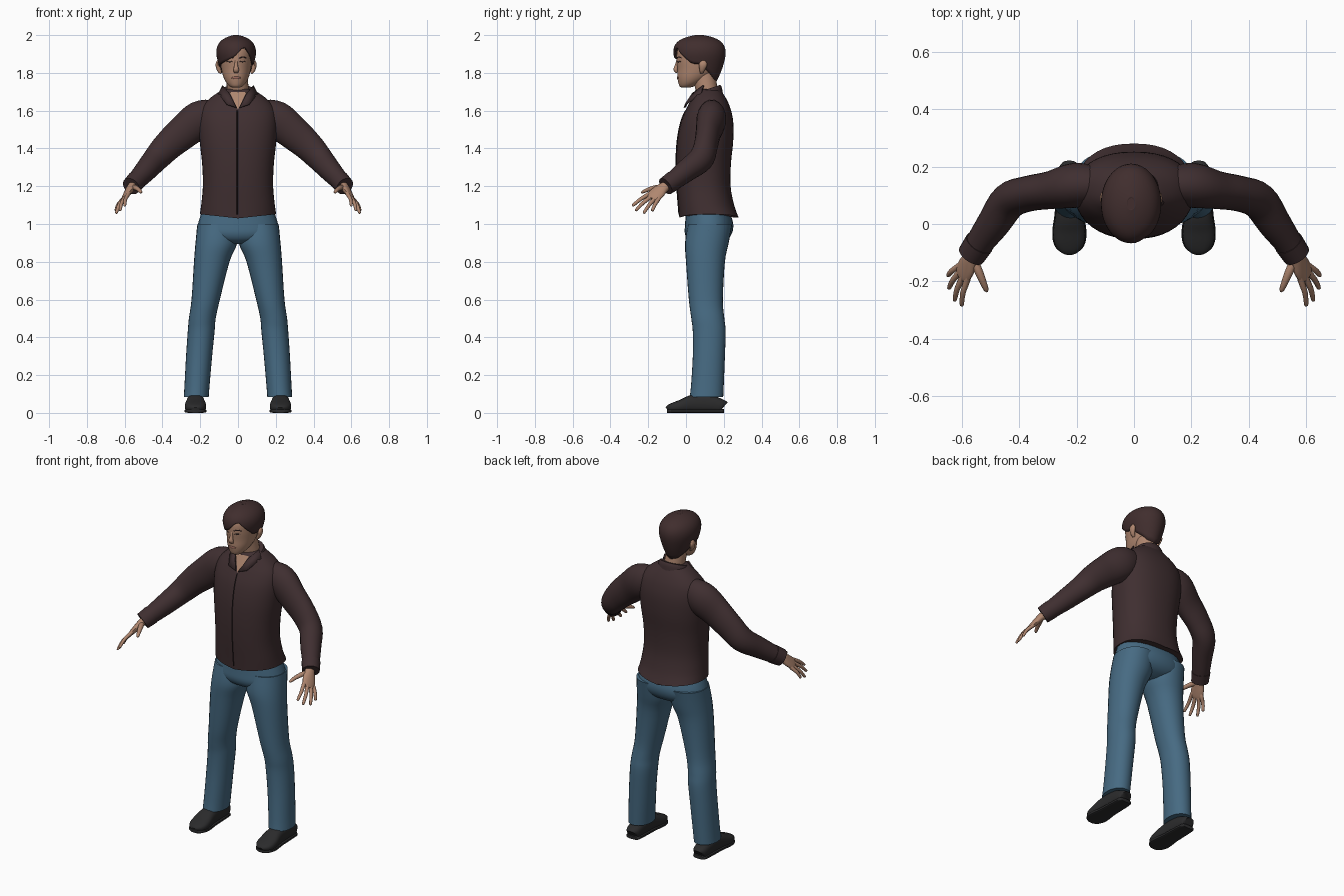
import bpy, bmesh, math
from mathutils import Vector

if "Cube" in bpy.data.objects:
    bpy.data.objects.remove(bpy.data.objects["Cube"])


def material(name, rgb):
    m = bpy.data.materials.new(name)
    m.diffuse_color = (*rgb, 1)
    m.use_nodes = True
    m.node_tree.nodes["Principled BSDF"].inputs["Base Color"].default_value = m.diffuse_color
    return m


SHIRT = material("dark brown cloth", (0.050, 0.028, 0.030))
SEAM = material("seam brown", (0.018, 0.011, 0.012))
HAIR = material("dark brown hair", (0.052, 0.027, 0.027))
JEANS = material("blue denim", (0.062, 0.145, 0.225))
SKIN = material("skin", (0.43, 0.24, 0.16))
LIPS = material("lips", (0.30, 0.13, 0.10))
EYES = material("eyes", (0.10, 0.06, 0.05))
SHOES = material("black leather", (0.024, 0.024, 0.025))


def make(name, mat, verts, faces):
    me = bpy.data.meshes.new(name)
    me.from_pydata([tuple(v) for v in verts], [], faces)
    bm = bmesh.new()
    bm.from_mesh(me)
    bmesh.ops.recalc_face_normals(bm, faces=bm.faces)
    bm.to_mesh(me)
    bm.free()
    me.materials.append(mat)
    ob = bpy.data.objects.new(name, me)
    bpy.context.collection.objects.link(ob)
    return ob


def spline(rows, k=4):
    """Catmull-Rom interpolation of rows of numbers."""
    out, last = [], len(rows) - 1
    for i in range(last):
        a, b, c, d = (rows[min(max(i + o, 0), last)] for o in (-1, 0, 1, 2))
        for j in range(k):
            t = j / k
            out.append([0.5 * (2*q + (r-p)*t + (2*p-5*q+4*r-s)*t*t + (3*q-p-3*r+s)*t**3)
                        for p, q, r, s in zip(a, b, c, d)])
    out.append(list(rows[-1]))
    return out


def lerp_table(table, x):
    for a, b in zip(table, table[1:]):
        if x <= b[0]:
            t = (x - a[0]) / (b[0] - a[0])
            return [p + (q - p) * t for p, q in zip(a, b)]
    return list(table[-1])


def skin_rings(name, mat, rings, caps=True):
    n = len(rings[0])
    verts = [v for r in rings for v in r]
    faces = [(i*n + j, i*n + (j+1) % n, (i+1)*n + (j+1) % n, (i+1)*n + j)
             for i in range(len(rings) - 1) for j in range(n)]
    if caps:
        faces += [tuple(range(n)), tuple(range(len(verts) - n, len(verts)))]
    return make(name, mat, verts, faces)


def power(a, e):
    return math.copysign(abs(a) ** e, a)


def circle(n, e):
    return [(power(math.cos(2*math.pi*i/n), e), power(math.sin(2*math.pi*i/n), e)) for i in range(n)]


def stack(name, mat, rows, s=1, e=1.0, n=28, k=4, lift=None):
    """Loft of level rings: z, front y, back y, left x, right x."""
    rings = []
    for z, yf, yb, xl, xr in spline(rows, k):
        cx, cy, rx, ry = (xl+xr)/2, (yf+yb)/2, (xr-xl)/2, (yb-yf)/2
        rings.append([(s*(cx + rx*c), cy + ry*d, z + (lift(z, c, d) if lift else 0))
                      for c, d in circle(n, e)])
    return skin_rings(name, mat, rings)


def tube(name, mat, rows, s=1, up=(0, 0, 1), e=1.0, n=16, k=4):
    """Loft along a path: x, y, z, side radius, up radius."""
    pts, rings = spline(rows, k), []
    for i, p in enumerate(pts):
        t = Vector(pts[min(i+1, len(pts)-1)][:3]) - Vector(pts[max(i-1, 0)][:3])
        u = t.cross(Vector(up)).normalized()
        v = u.cross(t).normalized()
        ring = [Vector(p[:3]) + u*p[3]*c + v*p[4]*d for c, d in circle(n, e)]
        rings.append([(s*q.x, q.y, q.z) for q in ring])
    return skin_rings(name, mat, rings)


def sym(rows):
    return [(z, f, b, -w, w) for z, f, b, w in rows]


# Shirt body with a hem that rises at the sides
TORSO = [(1.03, -.035, .28, .202), (1.10, -.04, .255, .195), (1.20, -.048, .236, .186),
         (1.32, -.052, .238, .19), (1.44, -.046, .25, .203), (1.54, -.027, .25, .208),
         (1.61, .002, .236, .195), (1.66, .028, .215, .155), (1.70, .045, .19, .10),
         (1.715, .06, .178, .07)]
stack("shirt_body", SHIRT, sym(TORSO), e=.88, n=40,
      lift=lambda z, c, d: max(0, 1.1 - z) / .07 * .022 * abs(c))
# Button placket line
tube("placket", SEAM, [(-.004, lerp_table(TORSO, z)[1] - .001, z, .003, .003)
                       for z in (1.05, 1.2, 1.32, 1.44, 1.54, 1.6)], up=(0, 1, 0), n=6)
# Open neckline
neckline = [(0, lerp_table(TORSO, 1.605)[1] - .006, 1.605)]
for x in (.045, 0, -.045):
    neckline.append((x, lerp_table(TORSO, 1.70)[1] - .008 + abs(x) * .1, 1.70))
make("open_neckline", SKIN, neckline, [(0, 1, 2), (0, 2, 3)])
# Standing collar, higher at the back, and folded points
stack("collar_band", SHIRT, sym([(1.67, .04, .195, .098), (1.70, .045, .19, .088), (1.715, .05, .182, .08)]),
      lift=lambda z, c, d: .022 * d)
for s in (1, -1):
    flap = make("collar_point", SHIRT,
                [(s*.082, .09, 1.735), (s*.045, .03, 1.69), (s*.008, -.012, 1.618),
                 (s*.06, -.006, 1.635), (s*.105, .075, 1.69)],
                [(0, 1, 4), (1, 2, 3), (1, 3, 4)])
    flap.modifiers.new("thickness", 'SOLIDIFY').thickness = .008

# Jeans
stack("jeans_hips", JEANS, sym([(1.07, .0, .23, .19), (1.0, -.005, .25, .212), (.95, -.006, .243, .216),
                                (.915, .012, .215, .17), (.895, .05, .17, .08)]), e=.92)
LEG = [(1.0, .01, .245, .0, .215), (.9, -.005, .226, .004, .225), (.8, .0, .206, .045, .233),
       (.6, .015, .195, .096, .246), (.5, .028, .203, .118, .26), (.43, .036, .21, .124, .266),
       (.3, .036, .206, .137, .275), (.15, .027, .2, .15, .283), (.085, .02, .197, .155, .287)]
# Arm path, flat hand and finger tips
ARM = [(.11, .135, 1.585, .06, .075), (.2, .135, 1.555, .078, .098), (.29, .118, 1.485, .066, .09),
       (.37, .105, 1.415, .062, .08), (.435, .08, 1.345, .064, .07), (.487, .005, 1.285, .058, .06),
       (.53, -.055, 1.238, .05, .052), (.56, -.1, 1.207, .046, .046)]
PALM_UP = Vector((.77, -.09, .63))
FINGERS = [("index", (.58, -.193, 1.16), (.6, -.285, 1.095)),
           ("middle", (.595, -.182, 1.147), (.625, -.268, 1.07)),
           ("ring", (.604, -.164, 1.136), (.645, -.225, 1.056)),
           ("little", (.609, -.146, 1.132), (.648, -.18, 1.068))]
SHOE = [(.2, .026, .06), (.188, .04, .07), (.12, .045, .095), (.04, .048, .095), (-.02, .056, .07),
        (-.06, .054, .055), (-.088, .04, .042), (-.1, .02, .03)]

for s, side in ((1, "left"), (-1, "right")):
    stack(side + "_jeans_leg", JEANS, LEG, s=s, e=.95)
    tube(side + "_sleeve", SHIRT, ARM, s=s, n=24)
    tube(side + "_cuff", SHIRT, [(.538, -.066, 1.23, .052, .053), (.566, -.108, 1.2, .049, .049)], s=s, n=24)
    # Hand
    tube(side + "_palm", SKIN, [(.545, -.08, 1.22, .026, .024), (.565, -.117, 1.195, .03, .022),
                                (.582, -.148, 1.168, .04, .018), (.597, -.175, 1.144, .038, .013),
                                (.603, -.185, 1.135, .026, .008)], s=s, up=PALM_UP)
    for label, a, b in FINGERS:
        a, b = Vector(a), Vector(b)
        m = (a + b) / 2 + PALM_UP * .007
        root = a + (a - b) * .2
        tube(f"{side}_{label}_finger", SKIN, [(*root, .010, .010), (*a, .0115, .011), (*m, .010, .0095),
                                              (*(m*.15 + b*.85), .008, .0075), (*b, .003, .003)],
             s=s, up=PALM_UP, n=10, k=3)
    tube(side + "_thumb", SKIN, [(.562, -.115, 1.195, .014, .014), (.543, -.16, 1.192, .015, .014),
                                 (.526, -.2, 1.182, .012, .011), (.515, -.227, 1.17, .009, .008),
                                 (.511, -.236, 1.165, .003, .003)], s=s, n=10, k=3)
    # Shoe upper and sole
    tube(side + "_shoe", SHOES, [(.225, y, h/2 + .002, w, h/2) for y, w, h in SHOE], s=s, e=.75, n=20)
    tube(side + "_sole", SHOES, [(.225, y, .01, w + .003, .01) for y, w, h in SHOE], s=s, e=.5, n=20)

# Neck and head
HX = -.01
tube("neck", SKIN, [(0, .125, 1.64, .062, .06), (0, .112, 1.70, .058, .057),
                    (-.005, .1, 1.76, .057, .06), (HX, .09, 1.82, .057, .06)], up=(0, 1, 0), n=24)
HEAD = [(1.722, -.022, .02, .02), (1.73, -.034, .045, .035), (1.75, -.041, .085, .053),
        (1.78, -.046, .13, .068), (1.82, -.046, .165, .078), (1.87, -.05, .185, .085),
        (1.92, -.046, .188, .086), (1.96, -.02, .16, .066), (1.98, .02, .12, .03)]
stack("head", SKIN, [(z, f, b, HX - w, HX + w) for z, f, b, w in HEAD], n=32)


def on_face(x, z, out=.001):
    _, f, b, w = lerp_table(HEAD, z)
    return (HX + x, (f+b)/2 - (b-f)/2 * math.sqrt(1 - (x/w)**2) - out, z)


# Facial features
tube("nose", SKIN, [(HX, -.042, 1.868, .007, .008), (HX, -.05, 1.84, .009, .009),
                    (HX, -.054, 1.817, .015, .012), (HX, -.046, 1.802, .011, .006)], up=(0, 1, 0), n=12)
tube("mouth", LIPS, [(*on_face(x, 1.774), .003, h) for x, h in
                     ((-.025, .002), (-.01, .006), (.01, .006), (.025, .002))], n=8)
for s, side in ((1, "left"), (-1, "right")):
    tube(side + "_eye", EYES, [(*on_face(s*x, 1.86), .002, h) for x, h in
                               ((.018, .001), (.034, .004), (.05, .001))], n=8)
    tube(side + "_eyebrow", HAIR, [(*on_face(s*x, z), .002, .003) for x, z in
                                   ((.016, 1.878), (.035, 1.884), (.054, 1.879))], n=8)
    tube(side + "_ear", SKIN, [(HX + s*.08, .082, 1.798, .006, .008), (HX + s*.09, .085, 1.815, .011, .014),
                               (HX + s*.097, .09, 1.842, .012, .022), (HX + s*.097, .092, 1.86, .007, .014),
                               (HX + s*.095, .092, 1.866, .002, .004)], up=(0, 1, 0), n=12)

# Hair cap: columns rise from a swept hairline to the crown
HAIR_SHAPE = spline([(1.74, -.03, .155, .064), (1.80, -.05, .183, .08), (1.85, -.055, .2, .094),
                     (1.90, -.067, .21, .105), (1.94, -.062, .204, .1), (1.97, -.038, .18, .08),
                     (1.99, .005, .137, .047), (2.0, .05, .09, .013)])
HAIRLINE = [(0, 1.845), (25, 1.805), (55, 1.765), (90, 1.753), (125, 1.765), (155, 1.80), (180, 1.835),
            (210, 1.848), (235, 1.862), (265, 1.885), (285, 1.925), (298, 1.938), (320, 1.89),
            (340, 1.85), (360, 1.845)]
N, LEVELS = 48, 16
hair_rings = []
for j in range(LEVELS + 1):
    t = math.sin(j / LEVELS * math.pi / 2)
    ring = []
    for i in range(N):
        a = 2 * math.pi * i / N
        zb = lerp_table(HAIRLINE, 360 * i / N)[1]
        z, f, b, w = lerp_table(HAIR_SHAPE, zb + (2.0 - zb) * t)
        ring.append((HX + w*math.cos(a), (f+b)/2 + (b-f)/2*math.sin(a), z))
    hair_rings.append(ring)
hair = skin_rings("hair", HAIR, hair_rings, caps=False)
make("hair_crown", HAIR, hair_rings[-1], [tuple(range(N))])
thick = hair.modifiers.new("thickness", 'SOLIDIFY')
thick.thickness, thick.offset = .012, -1

# Smooth shading with crisp edges
bpy.ops.object.select_all(action='SELECT')
bpy.context.view_layer.objects.active = hair
bpy.ops.object.shade_smooth_by_angle(angle=math.radians(45))
